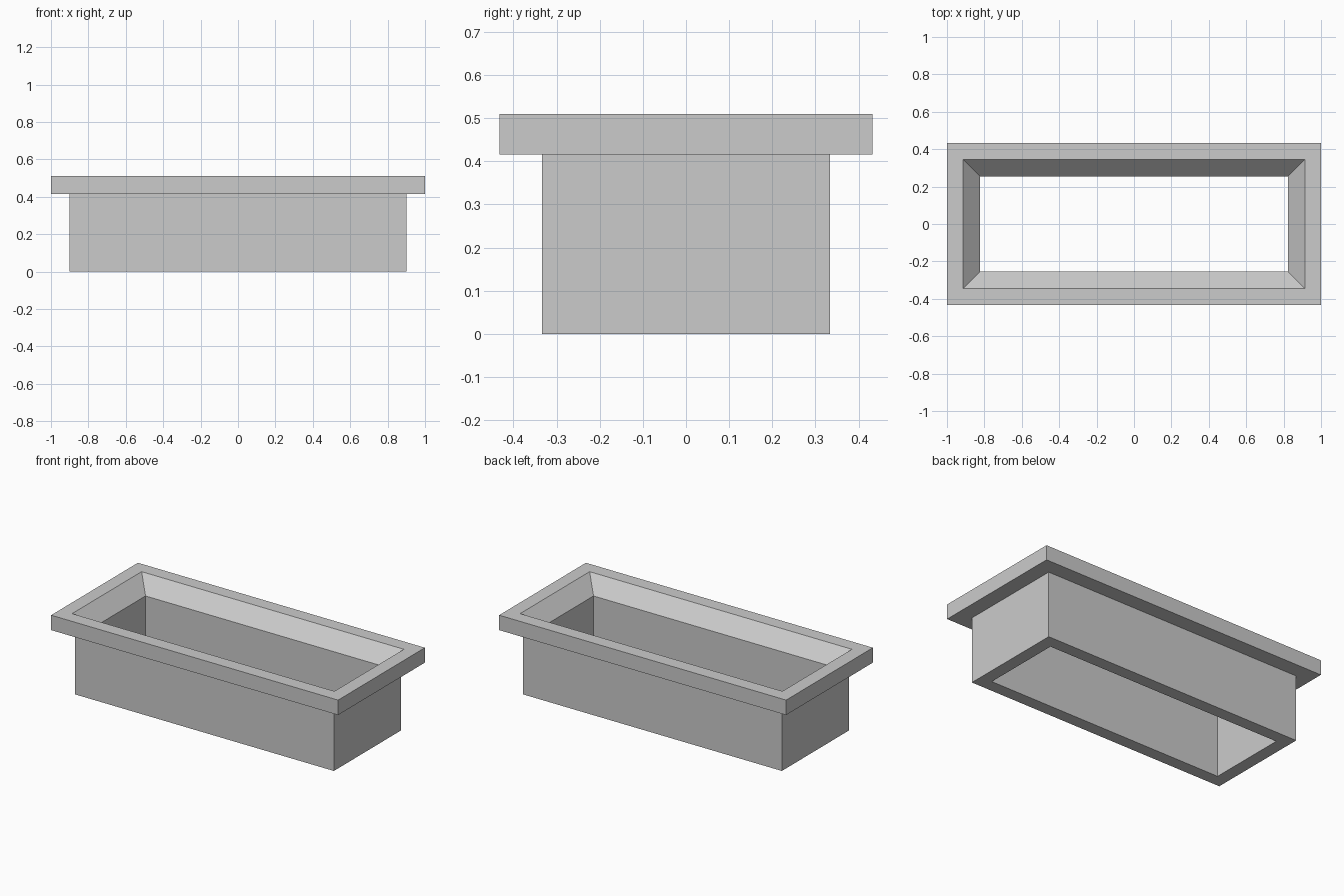
import bpy
import bmesh

old = bpy.data.objects.get("Cube")
if old:
    bpy.data.objects.remove(old, do_unlink=True)

# Plain grey material
grey = bpy.data.materials.new("plain grey")
grey.use_nodes = True
colour = (0.6, 0.6, 0.6, 1)
grey.diffuse_color = colour
grey.node_tree.nodes["Principled BSDF"].inputs["Base Color"].default_value = colour

# Wall section: inset from the outer lip edge, and height
HALF_X, HALF_Y = 1.0, 0.432
LIP_Z, TOP_Z = 0.416, 0.51
section = [
    (0.098, 0), (0.098, LIP_Z),      # outer wall
    (0, LIP_Z), (0, TOP_Z),          # overhanging lip
    (0.086, TOP_Z), (0.177, LIP_Z),  # sloped inner rim
    (0.177, 0),                      # inner wall
]


def sweep_rectangle(name, section):
    """Sweep a closed wall section around a mitred rectangle."""
    bm = bmesh.new()
    rings = []
    for inset, z in section:
        x, y = HALF_X - inset, HALF_Y - inset
        corners = [(-x, -y), (x, -y), (x, y), (-x, y)]
        rings.append([bm.verts.new((cx, cy, z)) for cx, cy in corners])
    for i, ring in enumerate(rings):
        above = rings[(i + 1) % len(rings)]
        for a in range(4):
            b = (a + 1) % 4
            bm.faces.new((ring[a], ring[b], above[b], above[a]))
    bmesh.ops.recalc_face_normals(bm, faces=bm.faces)
    mesh = bpy.data.meshes.new(name)
    bm.to_mesh(mesh)
    bm.free()
    mesh.materials.append(grey)
    obj = bpy.data.objects.new(name, mesh)
    bpy.context.collection.objects.link(obj)
    return obj


# Open, bottomless trough with a lip
sweep_rectangle("lipped_trough", section)
